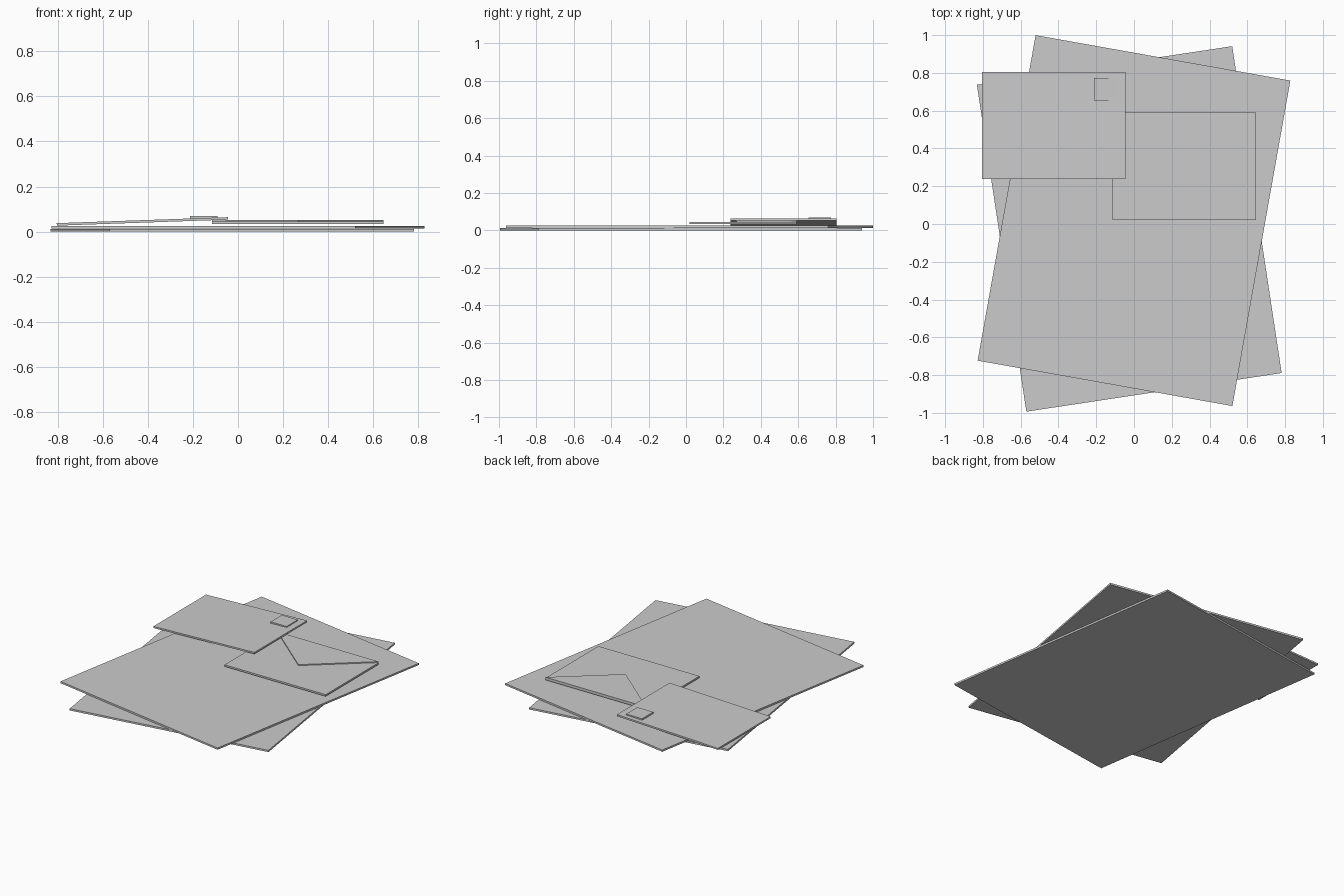
import bpy
import bmesh
import math

if "Cube" in bpy.data.objects:
    bpy.data.objects.remove(bpy.data.objects["Cube"])


def slab(name, size, centre, turn=0.0, tilt=0.0):
    """Thin box: turn about z, tilt about y (degrees)."""
    bpy.ops.mesh.primitive_cube_add(
        size=1, location=centre,
        rotation=(0, math.radians(tilt), math.radians(turn)))
    ob = bpy.context.object
    ob.name = name
    ob.scale = size
    bpy.ops.object.transform_apply(location=False, rotation=True, scale=True)
    return ob


def prism(name, outline, z0, z1):
    """Flat outline extruded straight up."""
    bm = bmesh.new()
    face = bm.faces.new([bm.verts.new((x, y, z0)) for x, y in outline])
    top = bmesh.ops.extrude_face_region(bm, geom=[face])["geom"]
    bmesh.ops.translate(bm, vec=(0, 0, z1 - z0),
                        verts=[v for v in top if isinstance(v, bmesh.types.BMVert)])
    bmesh.ops.recalc_face_normals(bm, faces=bm.faces)
    me = bpy.data.meshes.new(name)
    bm.to_mesh(me)
    bm.free()
    ob = bpy.data.objects.new(name, me)
    bpy.context.collection.objects.link(ob)
    return ob


# Two large crossed sheets of paper
slab("lower_sheet", (1.367, 1.75, 0.012), (-0.025, -0.026, 0.006), turn=8.6)
slab("upper_sheet", (1.37, 1.75, 0.012), (0.0, 0.018, 0.019), turn=-10.1)

# Envelope with its closed triangular flap
x0, x1, y0, y1 = -0.115, 0.645, 0.02, 0.59
slab("envelope_body", (x1 - x0, y1 - y0, 0.012),
     ((x0 + x1) / 2, (y0 + y1) / 2, 0.039))
prism("envelope_flap", [(x0, y1), ((x0 + x1) / 2, 0.27), (x1, y1)], 0.045, 0.052)

# Postcard leaning on the envelope, with a stamp
slab("postcard", (0.76, 0.566, 0.011), (-0.424, 0.522, 0.0455), tilt=-2.0)
slab("stamp", (0.12, 0.12, 0.012), (-0.152, 0.714, 0.063))
